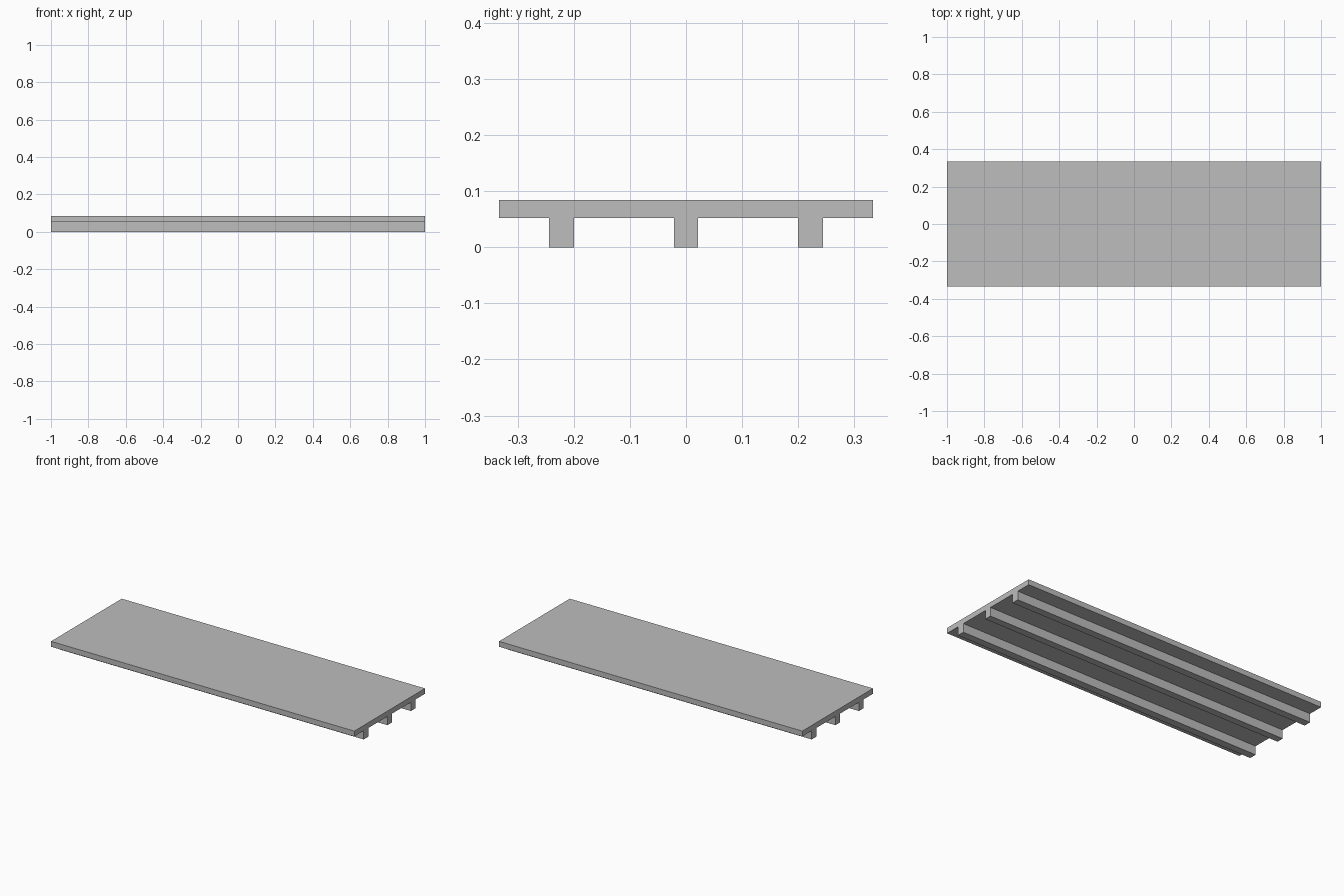
import bpy, bmesh

if "Cube" in bpy.data.objects:
    bpy.data.objects.remove(bpy.data.objects["Cube"])

LENGTH = 2.0
HALF_W = 0.333              # half width of the deck
Z_UNDER, Z_TOP = 0.052, 0.084
RIBS = [(-0.244, -0.2), (-0.021, 0.021), (0.2, 0.244)]   # y ranges of the ribs

grey = bpy.data.materials.new("plain_grey")
grey.diffuse_color = (0.51, 0.51, 0.51, 1)
grey.use_nodes = True
grey.node_tree.nodes["Principled BSDF"].inputs["Base Color"].default_value = grey.diffuse_color

# Cross-section: flat deck with three square ribs underneath
profile = [(-HALF_W, Z_TOP), (-HALF_W, Z_UNDER)]
for y0, y1 in RIBS:
    profile += [(y0, Z_UNDER), (y0, 0), (y1, 0), (y1, Z_UNDER)]
profile += [(HALF_W, Z_UNDER), (HALF_W, Z_TOP)]

# Extrude the section along the length
bm = bmesh.new()
end = bm.faces.new([bm.verts.new((-LENGTH / 2, y, z)) for y, z in profile])
ext = bmesh.ops.extrude_face_region(bm, geom=[end], use_keep_orig=True)
moved = [v for v in ext["geom"] if isinstance(v, bmesh.types.BMVert)]
bmesh.ops.translate(bm, verts=moved, vec=(LENGTH, 0, 0))
bmesh.ops.recalc_face_normals(bm, faces=bm.faces)

mesh = bpy.data.meshes.new("ribbed_deck")
bm.to_mesh(mesh)
bm.free()
mesh.materials.append(grey)
deck = bpy.data.objects.new("ribbed_deck", mesh)
bpy.context.collection.objects.link(deck)
